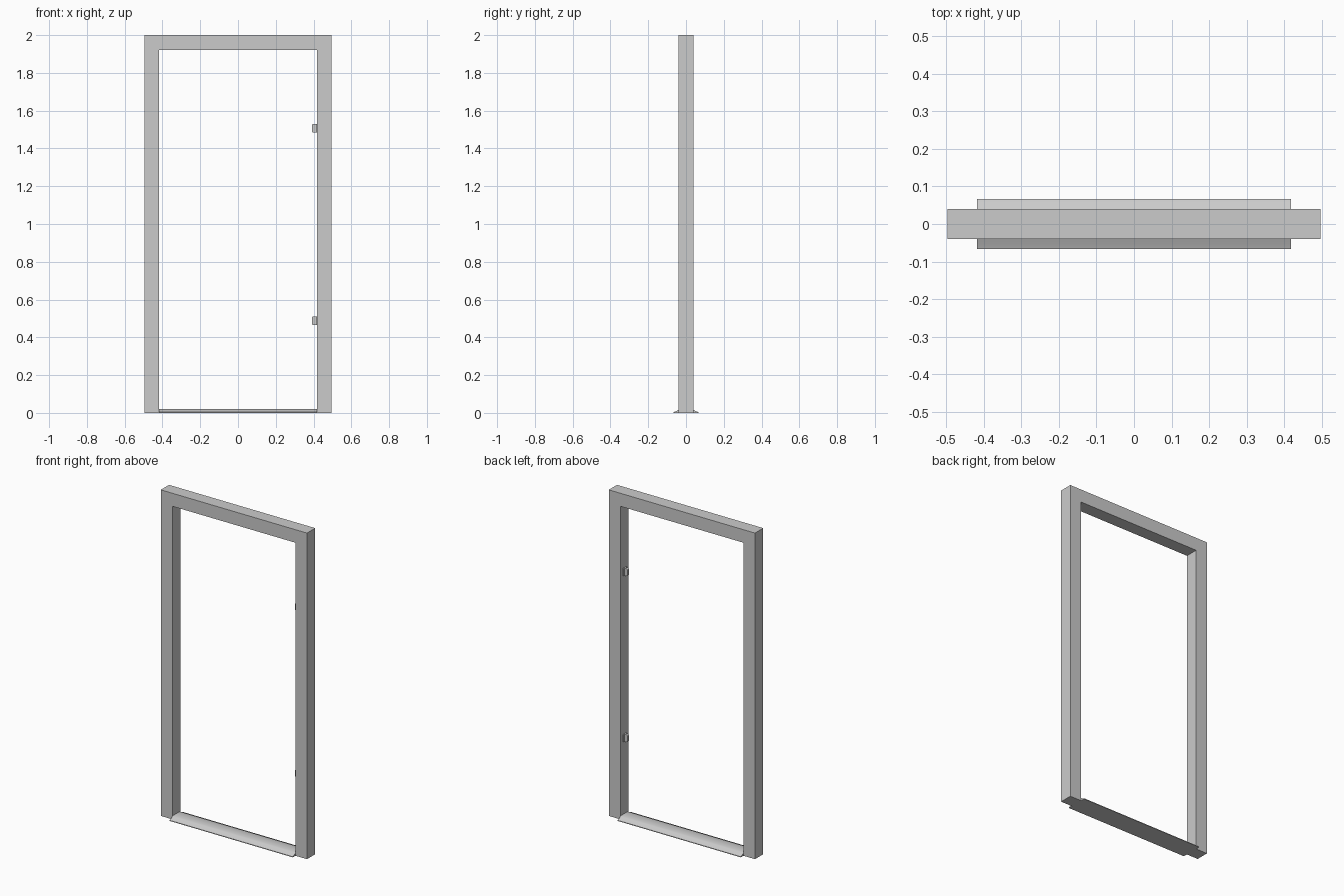
import bpy, bmesh, math
from mathutils import Matrix, Vector

if "Cube" in bpy.data.objects:
    bpy.data.objects.remove(bpy.data.objects["Cube"])

HALF_W, INNER, DEPTH, HEIGHT, HEAD = 0.496, 0.418, 0.04, 2.0, 1.92

def finish(name, bm):
    bmesh.ops.recalc_face_normals(bm, faces=bm.faces)
    me = bpy.data.meshes.new(name)
    bm.to_mesh(me)
    bm.free()
    ob = bpy.data.objects.new(name, me)
    bpy.context.collection.objects.link(ob)
    return ob

def box(name, lo, hi):
    lo, hi = Vector(lo), Vector(hi)
    bm = bmesh.new()
    bmesh.ops.create_cube(bm, size=1, matrix=Matrix.Translation((lo + hi) / 2)
                          @ Matrix.Diagonal((*(hi - lo), 1)))
    return finish(name, bm)

def extrude(name, points, offset):
    bm = bmesh.new()
    face = bm.faces.new([bm.verts.new(p) for p in points])
    new = bmesh.ops.extrude_face_region(bm, geom=[face], use_keep_orig=True)["geom"]
    bmesh.ops.translate(bm, vec=offset,
                        verts=[v for v in new if isinstance(v, bmesh.types.BMVert)])
    return finish(name, bm)

# Frame: two jambs under a full-width header
box("left_jamb", (-HALF_W, -DEPTH, 0), (-INNER, DEPTH, HEAD))
box("right_jamb", (INNER, -DEPTH, 0), (HALF_W, DEPTH, HEAD))
box("header", (-HALF_W, -DEPTH, HEAD), (HALF_W, DEPTH, HEIGHT))

# Threshold with sloping lips front and back
side = [(0.066, 0), (0.066, 0.004), (0.053, 0.009), (0.040, 0.016), (0.030, 0.02)]
profile = side + [(-y, z) for y, z in reversed(side)]
sill = extrude("threshold", [(-INNER, y, z) for y, z in profile], (2 * INNER, 0, 0))
bpy.context.view_layer.objects.active = sill
sill.select_set(True)
bpy.ops.object.shade_smooth_by_angle(angle=math.radians(40))
sill.select_set(False)

# Hinges: a leaf on the right jamb with a rounded tab
for label, z in (("lower", 0.488), ("upper", 1.507)):
    box(label + "_hinge_leaf", (INNER - 0.005, -0.016, z - 0.022),
        (INNER, 0.016, z + 0.022))
    r, tip, h = 0.009, 0.391, 0.023
    tab = [(INNER - 0.003, -0.007, z - h), (INNER - 0.003, -0.007, z + h)]
    for sign in (1, -1):
        arc = [math.radians(a) for a in (0, 30, 60, 90)]
        if sign < 0:
            arc.reverse()
        tab += [(tip + r - r * math.sin(a), -0.007,
                 z + sign * (h - r + r * math.cos(a))) for a in arc]
    extrude(label + "_hinge_tab", tab, (0, 0.014, 0))
